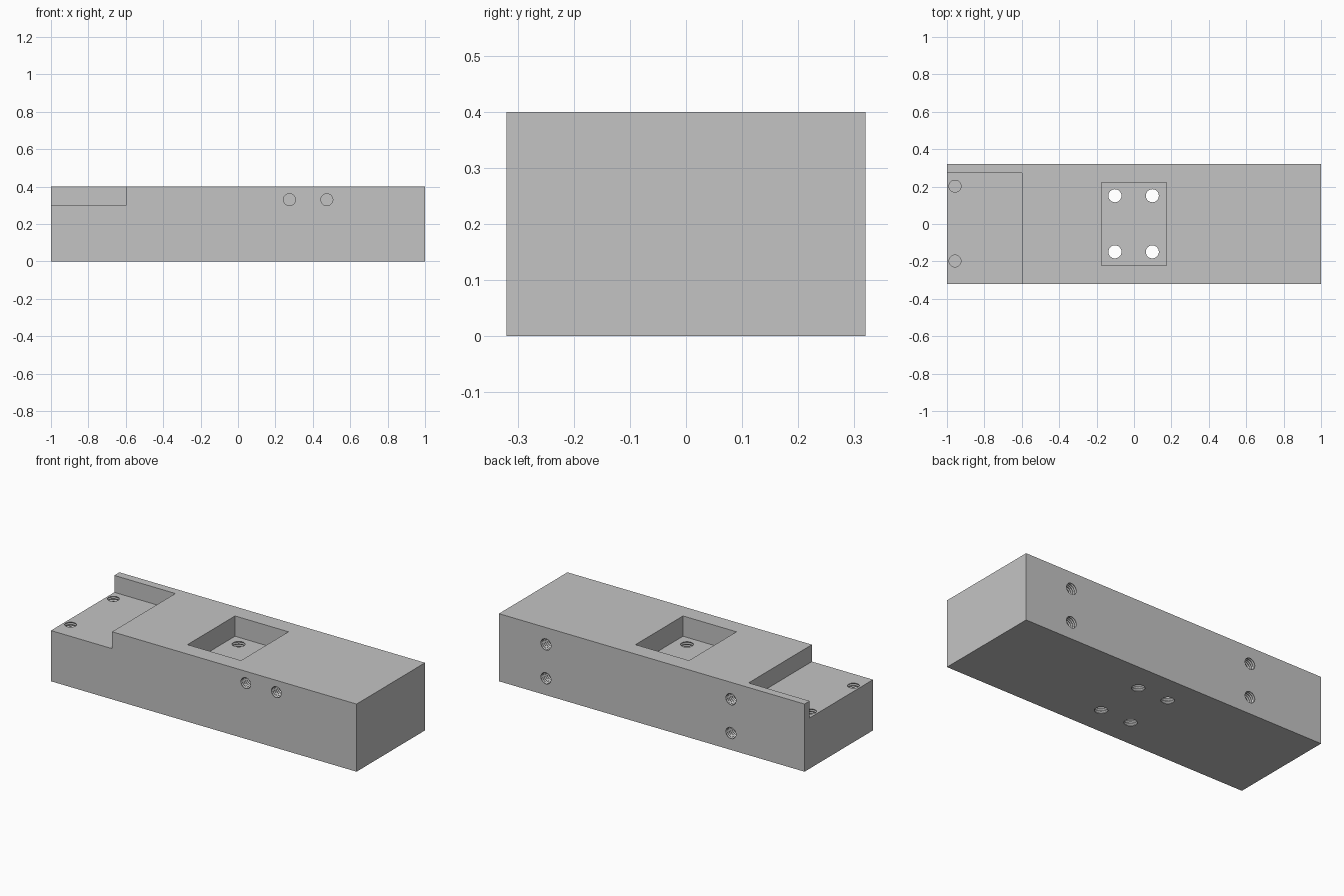
import bpy, bmesh, math
from mathutils import Matrix, Vector

if "Cube" in bpy.data.objects:
    bpy.data.objects.remove(bpy.data.objects["Cube"])

grey = bpy.data.materials.new("machined_grey")
grey.diffuse_color = (0.55, 0.55, 0.55, 1)
grey.use_nodes = True
grey.node_tree.nodes["Principled BSDF"].inputs["Base Color"].default_value = grey.diffuse_color


def finish(name, bm):
    bmesh.ops.recalc_face_normals(bm, faces=bm.faces)
    me = bpy.data.meshes.new(name)
    bm.to_mesh(me)
    bm.free()
    ob = bpy.data.objects.new(name, me)
    bpy.context.collection.objects.link(ob)
    me.materials.append(grey)
    return ob


def box(name, lo, hi):
    lo, hi = Vector(lo), Vector(hi)
    bm = bmesh.new()
    bmesh.ops.create_cube(bm, size=1, matrix=Matrix.Translation((lo + hi) / 2)
                          @ Matrix.Diagonal((*(hi - lo), 1)))
    return finish(name, bm)


def threaded_hole(name, mouth, direction, depth, r, through=False, sides=24):
    """Lathed cutter with thread grooves, running inwards from the mouth."""
    turns = round(depth / 0.014)
    pitch = depth / turns
    profile = [(-0.01, r), (0, r)]
    for i in range(turns):
        profile += [((i + 0.5) * pitch, r + 0.004), ((i + 1) * pitch, r)]
    if through:
        profile.append((depth + 0.01, r))
    bm = bmesh.new()
    rings = [[bm.verts.new((rad * math.cos(a), rad * math.sin(a), t))
              for a in (2 * math.pi * k / sides for k in range(sides))]
             for t, rad in profile]
    for a, b in zip(rings, rings[1:]):
        for k in range(sides):
            n = (k + 1) % sides
            bm.faces.new((a[k], a[n], b[n], b[k]))
    bm.faces.new(rings[0][::-1])
    bm.faces.new(rings[-1])
    turn = Vector((0, 0, 1)).rotation_difference(Vector(direction)).to_matrix().to_4x4()
    bm.transform(Matrix.Translation(mouth) @ turn)
    return finish(name, bm)


# Main block
block = box("mounting_block", (-1, -0.32, 0), (1, 0.32, 0.4))

# Corner step leaving a thin rear lip, and the central pocket
cutters = [box("step_cutter", (-1.1, -0.42, 0.3), (-0.6, 0.272, 0.5)),
           box("pocket_cutter", (-0.175, -0.222, 0.28), (0.175, 0.222, 0.5))]

# Through holes in the pocket floor
for x in (-0.102, 0.098):
    for y in (-0.149, 0.151):
        cutters.append(threaded_hole("pocket_hole", (x, y, 0.28), (0, 0, -1), 0.28, 0.035, True))

# Blind holes in the step
for y in (-0.198, 0.202):
    cutters.append(threaded_hole("step_hole", (-0.957, y, 0.3), (0, 0, -1), 0.15, 0.032))

# Blind holes in the front face
for x in (0.275, 0.475):
    cutters.append(threaded_hole("front_hole", (x, -0.32, 0.33), (0, 1, 0), 0.15, 0.032))

# Blind holes in the back face
for x in (-0.518, 0.693):
    for z in (0.1, 0.3):
        cutters.append(threaded_hole("back_hole", (x, 0.32, z), (0, -1, 0), 0.15, 0.033))

# Cut everything out of the block
bpy.context.view_layer.objects.active = block
block.select_set(True)
for c in cutters:
    c.hide_render = True
    mod = block.modifiers.new("cut", 'BOOLEAN')
    mod.operation = 'DIFFERENCE'
    mod.solver = 'EXACT'
    mod.object = c
    bpy.ops.object.modifier_apply(modifier=mod.name)
for c in cutters:
    bpy.data.objects.remove(c)
bpy.ops.object.shade_smooth_by_angle(angle=math.radians(20))
